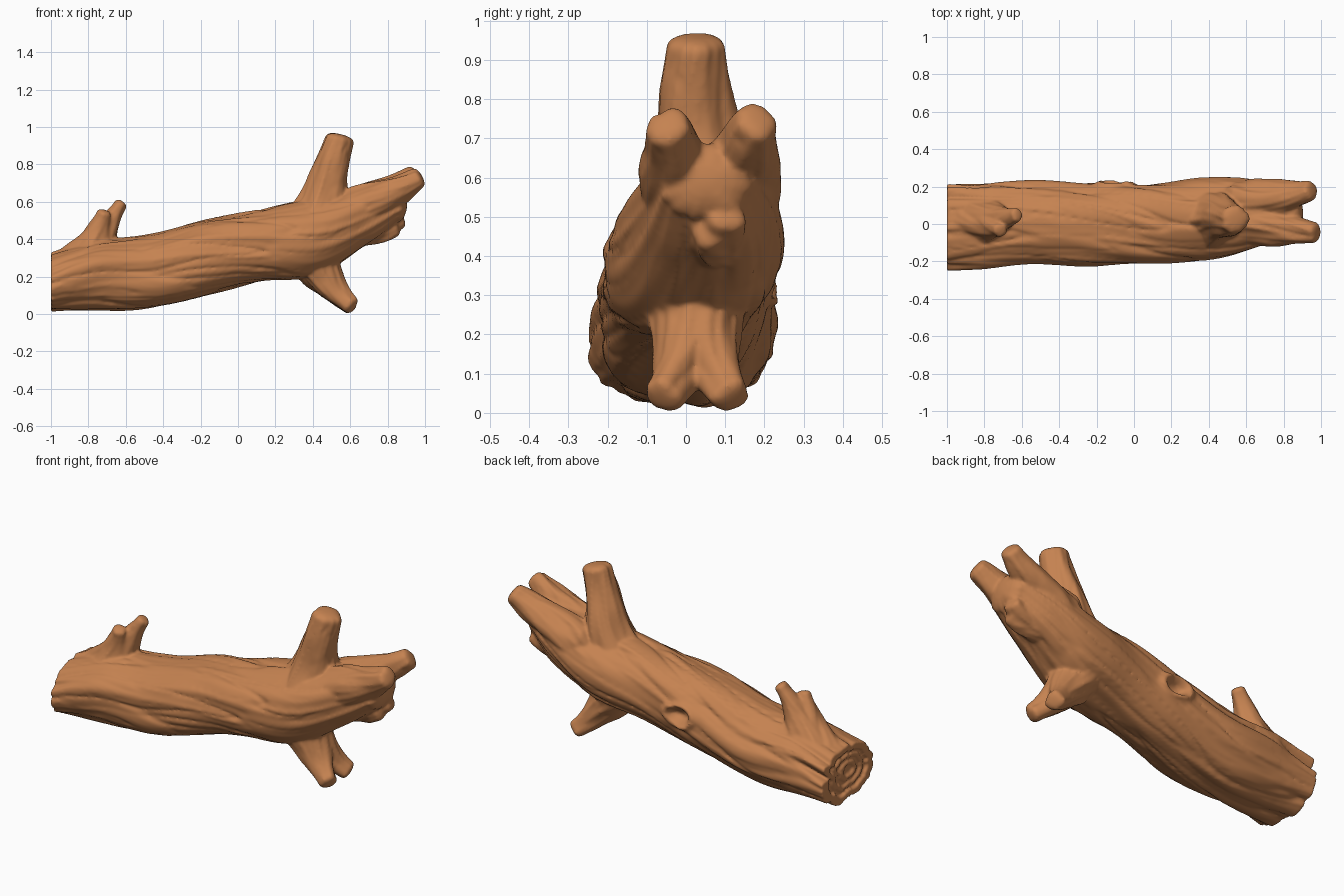
import bpy, bmesh, math
from mathutils import Vector, noise

if "Cube" in bpy.data.objects:
    bpy.data.objects.remove(bpy.data.objects["Cube"])

SIDES = 128


def catmull(pts, steps):
    """Smooth interpolation through rows of values."""
    rows = []
    n = len(pts)
    for i in range(n - 1):
        quad = [pts[max(i - 1, 0)], pts[i], pts[i + 1], pts[min(i + 2, n - 1)]]
        for s in range(steps):
            t = s / steps
            rows.append([0.5 * (2 * b + (c - a) * t + (2 * a - 5 * b + 4 * c - d) * t * t
                                + (3 * b - a - 3 * c + d) * t ** 3)
                         for a, b, c, d in zip(*quad)])
    rows.append(list(pts[-1]))
    return rows


def bark(a, u, seed, depth, lump):
    """Long wandering furrows plus soft lumps."""
    a += 0.5 * math.sin(u * 2.2 + seed)
    c, s = math.cos(a), math.sin(a)
    n1 = noise.noise(Vector((c * 2.2 + seed, s * 2.2, u * 1.1)))
    n2 = noise.noise(Vector((c * 4, s * 4 + seed, u * 1.8)))
    n3 = noise.noise(Vector((c * 1.3, s * 1.3, u * 2.5 + seed)))
    furrow = math.exp(-(n1 / 0.05) ** 2) + 0.4 * math.exp(-(n2 / 0.08) ** 2)
    return lump * n3 + 0.45 * lump * n2 - depth * furrow


def knot(x, y, z):
    """Hollow knot with a raised rim on the back."""
    if y < 0.05:
        return 0
    q = math.sqrt(((x + 0.1) / 0.06) ** 2 + ((z - 0.34) / 0.038) ** 2)
    return 0.022 * math.exp(-(q - 1.4) ** 2 / 0.15) - 0.04 * math.exp(-q ** 4)


def end_split(a, x):
    """Deep cleft and small even splits in the bark at the sawn end."""
    fade = max(0, min(1, (-0.76 - x) / 0.24))
    cleft = 0.09 * math.exp(-((a - 0.42) / 0.12) ** 2)
    splits = max(0, math.cos(7 * a)) ** 12
    return -fade * (cleft + 0.014 * splits)


def skin(bm, rings):
    vs = [[bm.verts.new(p) for p in ring] for ring in rings]
    for r0, r1 in zip(vs, vs[1:]):
        for i in range(SIDES):
            j = (i + 1) % SIDES
            bm.faces.new((r0[i], r0[j], r1[j], r1[i]))
    bm.faces.new(vs[0][::-1])
    bm.faces.new(vs[-1])


def shrink(ring, scale, offset, aim=Vector((0, 0, 0))):
    c = sum(ring, Vector()) / len(ring)
    return [c + (p - c) * scale + offset + aim * (1 - scale) for p in ring]


def trunk(bm):
    # x, y low, y high, z low, z high
    sections = [(-1, -.235, .225, .008, .315), (-.75, -.23, .22, .03, .4),
                (-.45, -.22, .215, .034, .425), (-.15, -.215, .215, .115, .51),
                (.15, -.215, .22, .18, .565), (.45, -.18, .235, .215, .62),
                (.7, -.115, .215, .365, .68), (.85, -.07, .175, .49, .69)]
    rings = []
    for x, y0, y1, z0, z1 in catmull(sections, 28):
        ring = []
        for i in range(SIDES):
            a = math.tau * i / SIDES
            c, s = math.cos(a), math.sin(a)
            k = (abs(c) ** 2.4 + abs(s) ** 2.4) ** (-1 / 2.4)
            y = (y0 + y1) / 2 + (y1 - y0) / 2 * c * k
            z = (z0 + z1) / 2 + (z1 - z0) / 2 * s * k
            d = bark(a, x, 3.1, 0.012, 0.024) + knot(x, y, z) + end_split(a, x)
            ring.append(Vector((x, y + c * d, z + s * d)))
        rings.append(ring)
    # sawn end: bark rim, then slightly recessed growth rings
    first, aim = rings[0], Vector((0, -.03, .015))
    rings.insert(0, shrink(first, 0.76, Vector((0, 0, 0)), aim))
    for k in range(10):
        dx = 0.022 if k % 4 < 2 else 0.004
        rings.insert(0, shrink(first, 0.72 - 0.07 * k, Vector((dx, 0, 0)), aim))
    # rounded far end
    last = rings[-1]
    for k in range(1, 6):
        q = k * math.pi / 11
        rings.append(shrink(last, math.cos(q), Vector((.055 * math.sin(q), 0, 0))))
    skin(bm, rings)


def limb(bm, start, bend, tip, r0, r1, seed, flare=1.5):
    """Curved limb that flares at its root and has a blunt tip."""
    start, bend, tip = Vector(start), Vector(bend), Vector(tip)
    rings, steps = [], 48
    for i in range(steps + 1):
        u = i / steps
        centre = start * (1 - u) ** 2 + bend * 2 * u * (1 - u) + tip * u * u
        t = ((bend - start) * (1 - u) + (tip - bend) * u).normalized()
        r = r1 + (r0 - r1) * (1 - u) ** flare
        r *= min(1, 0.45 + 4 * u) ** 0.5
        side = (Vector((0, 1, 0)) - t * t.y).normalized()
        up = t.cross(side)
        ring = []
        for k in range(SIDES):
            a = math.tau * k / SIDES
            d = r + bark(a, u, seed, 0.005, r * 0.2)
            ring.append(centre + (side * math.cos(a) + up * math.sin(a)) * d)
        rings.append(ring)
    last = rings[-1]
    for k in range(1, 6):
        q = k * math.pi / 11
        rings.append(shrink(last, math.cos(q) ** 0.7, t * r1 * 0.42 * math.sin(q)))
    skin(bm, rings)


bm = bmesh.new()
trunk(bm)

# tall upper branch
limb(bm, (.40, .03, .40), (.48, .03, .69), (.535, .025, .932), .19, .076, 0.4)
for sign in (-1, 1):
    # paired end prongs, the back one a little shorter and higher
    limb(bm, (.50, .055 + sign * .05, .50), (.78, .055 + sign * .07, .62),
         (.95 - sign * .012, .068 + sign * .115, .732 + sign * .006), .135, .056, 2.1 + sign, 1.0)
    # paired lower knobs
    limb(bm, (.56, .07, .45), (.74, .08, .44),
         (.855 + sign * .012, .082 + sign * .022, .481 + sign * .019), .10, .047, 5.3 + sign, 1.0)
    # forked lower branch
    limb(bm, (.38, .025, .40), (.44, .025, .175),
         (.602, .027 + sign * .083, .046), .185, .051, 7.7 + sign)
    # forked small branch
    limb(bm, (-.85, .01, .20), (-.755, .01, .40),
         (-.672 + sign * .045, .008 + sign * .042, .564 + sign * .024), .175, .038, 9.2 + sign, 1.4)
bmesh.ops.recalc_face_normals(bm, faces=bm.faces)

mesh = bpy.data.meshes.new("log")
bm.to_mesh(mesh)
bm.free()
log = bpy.data.objects.new("log", mesh)
bpy.context.collection.objects.link(log)

wood = bpy.data.materials.new("warm brown wood")
wood.diffuse_color = (0.56, 0.225, 0.082, 1)
wood.use_nodes = True
wood.node_tree.nodes["Principled BSDF"].inputs["Base Color"].default_value = wood.diffuse_color
mesh.materials.append(wood)

# fuse trunk and limbs into one smooth skin
fuse = log.modifiers.new("fuse", 'REMESH')
fuse.mode = 'VOXEL'
fuse.voxel_size = 0.0075
fuse.use_smooth_shade = True
soften = log.modifiers.new("soften", 'SMOOTH')
soften.factor = 0.5
soften.iterations = 9
